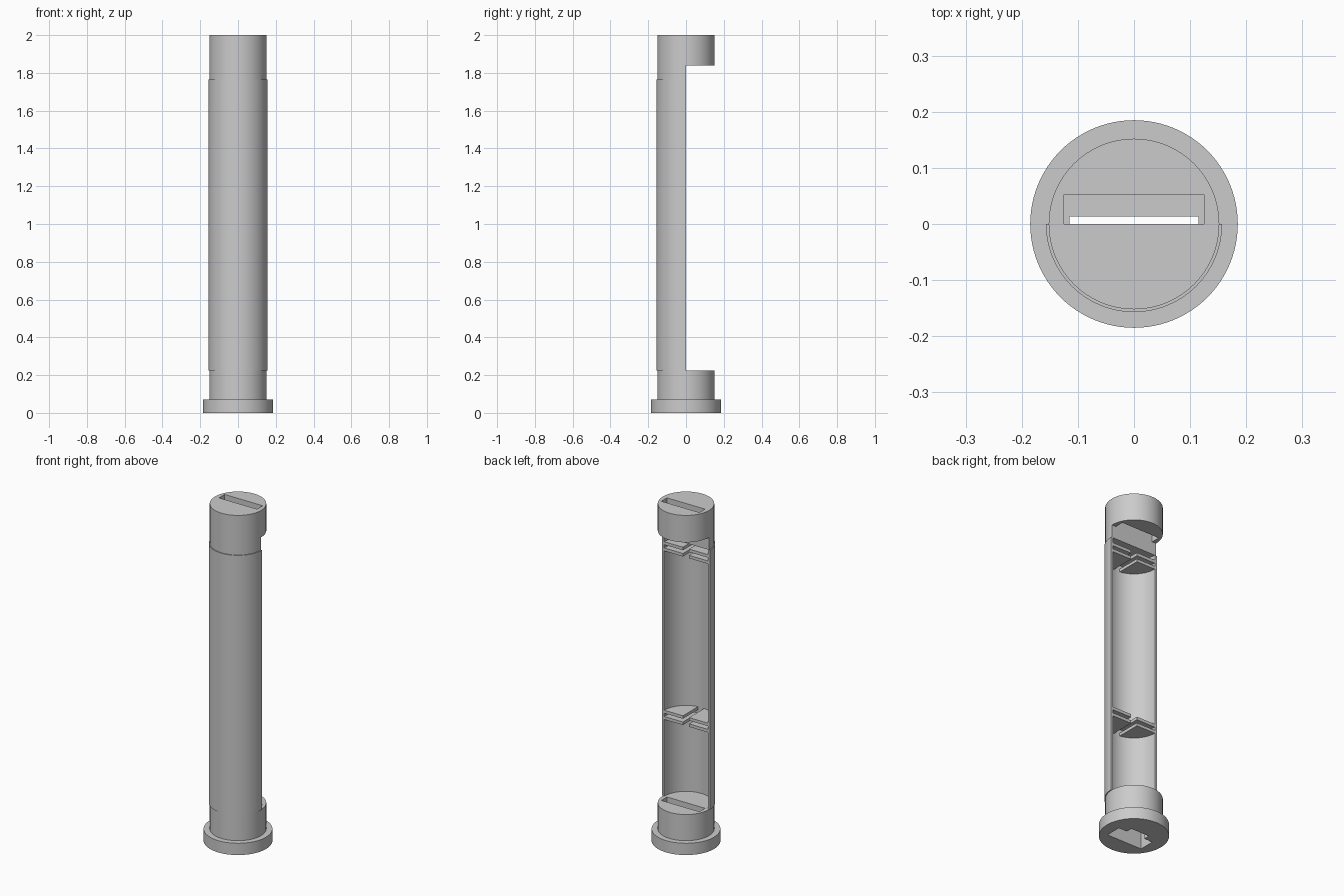
import bpy, bmesh, math

cube = bpy.data.objects.get("Cube")
if cube:
    bpy.data.objects.remove(cube, do_unlink=True)

SEGMENTS = 96
BODY_R, SHELL_R, SHELL_IN = 0.152, 0.157, 0.143
SHELL_LOW, SHELL_TOP, HEIGHT = 0.225, 1.765, 2.0

grey = bpy.data.materials.new("plain grey")
grey.use_nodes = True
colour = (0.6, 0.6, 0.6, 1)
grey.diffuse_color = colour
grey.node_tree.nodes["Principled BSDF"].inputs["Base Color"].default_value = colour


def arc(radius, start, end, steps):
    """Points on an arc about the z axis, angles in degrees."""
    angles = [math.radians(start + (end - start) * i / steps) for i in range(steps + 1)]
    return [(radius * math.cos(a), radius * math.sin(a)) for a in angles]


def circle(radius):
    return arc(radius, 0, 360, SEGMENTS)[:-1]


def rectangle(x0, x1, y0, y1):
    return [(x0, y0), (x1, y0), (x1, y1), (x0, y1)]


def prism(name, layers):
    """One object from stacked or separate (outline, bottom, top) solids."""
    bm = bmesh.new()
    for outline, low, high in layers:
        face = bm.faces.new([bm.verts.new((x, y, low)) for x, y in outline])
        made = bmesh.ops.extrude_face_region(bm, geom=[face])["geom"]
        bmesh.ops.translate(bm, vec=(0, 0, high - low),
                            verts=[v for v in made if isinstance(v, bmesh.types.BMVert)])
    bmesh.ops.recalc_face_normals(bm, faces=bm.faces)
    mesh = bpy.data.meshes.new(name)
    bm.to_mesh(mesh)
    bm.free()
    mesh.materials.append(grey)
    obj = bpy.data.objects.new(name, mesh)
    bpy.context.collection.objects.link(obj)
    return obj


def combine(obj, layer, operation="DIFFERENCE"):
    """Cut or join a prism and keep the finished mesh."""
    tool = prism("cutter", [layer])
    tool.hide_render = True
    mod = obj.modifiers.new("cut", "BOOLEAN")
    mod.operation, mod.solver, mod.object = operation, "EXACT", tool
    bpy.context.view_layer.objects.active = obj
    bpy.ops.object.modifier_apply(modifier=mod.name)
    bpy.data.objects.remove(tool, do_unlink=True)


# Base plug: flange and neck, with offset pockets meeting in a thin slit
base = prism("base_plug", [(circle(0.185), 0, 0.07)])
combine(base, (circle(BODY_R), 0.03, SHELL_LOW), "UNION")
combine(base, (rectangle(-0.125, 0.125, 0, 0.053), 0.1, 0.3))
combine(base, (rectangle(-0.115, 0.115, -0.08, 0.013), -0.1, 0.15))
combine(base, (rectangle(-0.06, 0.06, -0.02, 0.05), -0.1, 0.07))

# Top cap: round head with a half-round tongue below and a slot through it
cap = prism("top_cap", [(circle(BODY_R), SHELL_TOP, HEIGHT)])
combine(cap, (rectangle(-0.3, 0.3, 0, 0.3), 1.7, 1.84))
combine(cap, (rectangle(-0.125, 0.125, 0, 0.053), 1.8, 2.1))

# Half-round shell, open at the back
half = SEGMENTS // 2
shell_outline = arc(SHELL_R, 180, 360, half) + arc(SHELL_IN, 360, 180, half)
shell = prism("half_shell", [(shell_outline, SHELL_LOW, SHELL_TOP)])

# Paired shelf plates either side of a centre gap, two layers each
gap, plate = 0.02, 0.018
edge = math.degrees(math.acos(gap / 0.146))
right_quarter = [(gap, 0)] + arc(0.146, -edge, 0, 24)
left_quarter = [(-x, y) for x, y in right_quarter]
shelves = []
for level, z in (("lower", 0.68), ("upper", 1.68)):
    for side, outline in (("left", right_quarter), ("right", left_quarter)):
        shelves.append(prism(f"{level}_{side}_shelf",
                             [(outline, z + lift, z + lift + plate) for lift in (0, 0.037)]))

# Smooth round walls, sharp rims
bpy.ops.object.select_all(action="DESELECT")
for obj in [base, cap, shell] + shelves:
    obj.select_set(True)
bpy.context.view_layer.objects.active = base
bpy.ops.object.shade_smooth_by_angle(angle=math.radians(30))
